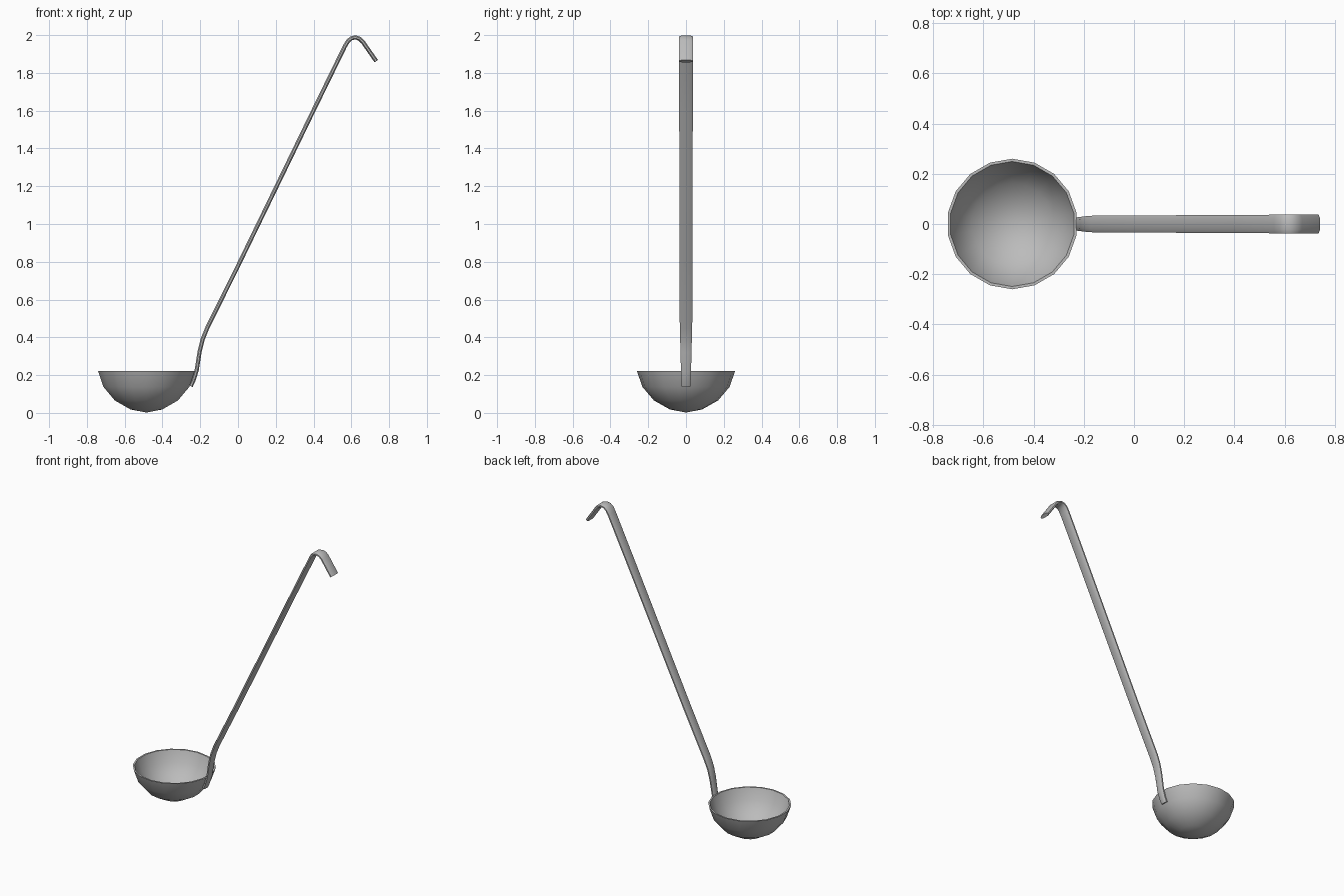
import bpy, bmesh, math
from mathutils import Vector

cube = bpy.data.objects.get("Cube")
if cube:
    bpy.data.objects.remove(cube)

steel = bpy.data.materials.new("brushed_steel")
steel.use_nodes = True
steel.diffuse_color = (0.5, 0.5, 0.5, 1)
steel.node_tree.nodes["Principled BSDF"].inputs["Base Color"].default_value = (0.5, 0.5, 0.5, 1)


def finish(name, bm, angle):
    """Turn a bmesh into a smooth-shaded steel object."""
    bmesh.ops.recalc_face_normals(bm, faces=bm.faces)
    mesh = bpy.data.meshes.new(name)
    bm.to_mesh(mesh)
    bm.free()
    mesh.materials.append(steel)
    obj = bpy.data.objects.new(name, mesh)
    bpy.context.collection.objects.link(obj)
    bpy.ops.object.select_all(action='DESELECT')
    obj.select_set(True)
    bpy.context.view_layer.objects.active = obj
    bpy.ops.object.shade_smooth_by_angle(angle=math.radians(angle))
    return obj


def bridge(bm, a, b):
    """Join two closed rings of equal length with quads."""
    for i in range(len(a)):
        j = (i + 1) % len(a)
        bm.faces.new((a[i], a[j], b[j], b[i]))


# Bowl: thin-walled profile of (radius, height), turned in 18 steps
SIDES, CENTRE_X = 18, -0.485
outer = [(0.085, 0.018), (0.17, 0.066), (0.231, 0.138), (0.26, 0.222)]
inner = [(0.249, 0.222), (0.221, 0.145), (0.163, 0.076), (0.082, 0.029)]
bm = bmesh.new()
rings = []
for r, z in outer + inner:
    ring = []
    for i in range(SIDES):
        a = math.pi / 2 + math.tau * i / SIDES
        ring.append(bm.verts.new((CENTRE_X + r * math.cos(a), r * math.sin(a), z)))
    rings.append(ring)
for a, b in zip(rings, rings[1:]):
    bridge(bm, a, b)
for ring, z in ((rings[0], 0.002), (rings[-1], 0.014)):
    pole = bm.verts.new((CENTRE_X, 0, z))
    for i in range(SIDES):
        bm.faces.new((ring[i], ring[(i + 1) % SIDES], pole))
finish("bowl", bm, 40)

# Handle: flat bar with eased edges swept along (x, z, half width)
path = [(-0.250, 0.142, 0.024), (-0.236, 0.172, 0.025), (-0.219, 0.225, 0.027),
        (-0.203, 0.325, 0.029), (-0.187, 0.390, 0.031), (-0.162, 0.452, 0.033),
        (0.000, 0.778, 0.034), (0.400, 1.602, 0.036), (0.567, 1.943, 0.037),
        (0.583, 1.969, 0.037), (0.600, 1.983, 0.037), (0.622, 1.988, 0.037),
        (0.643, 1.981, 0.037), (0.661, 1.964, 0.037), (0.732, 1.862, 0.037)]
HALF_THICK = 0.011
section = [(-1, -0.4), (-0.6, -1), (0.6, -1), (1, -0.4),
           (1, 0.4), (0.6, 1), (-0.6, 1), (-1, 0.4)]
points = [Vector((x, 0, z)) for x, z, w in path]
bm = bmesh.new()
rings = []
for k, p in enumerate(points):
    before = (p - points[k - 1]).normalized() if k else Vector()
    after = (points[k + 1] - p).normalized() if k + 1 < len(points) else Vector()
    t = (before + after).normalized()
    normal = Vector((-t.z, 0, t.x))
    side = Vector((0, path[k][2], 0))
    rings.append([bm.verts.new(p + side * u + normal * HALF_THICK * v) for u, v in section])
for a, b in zip(rings, rings[1:]):
    bridge(bm, a, b)
bm.faces.new(rings[0])
bm.faces.new(rings[-1])
finish("hooked_handle", bm, 35)
